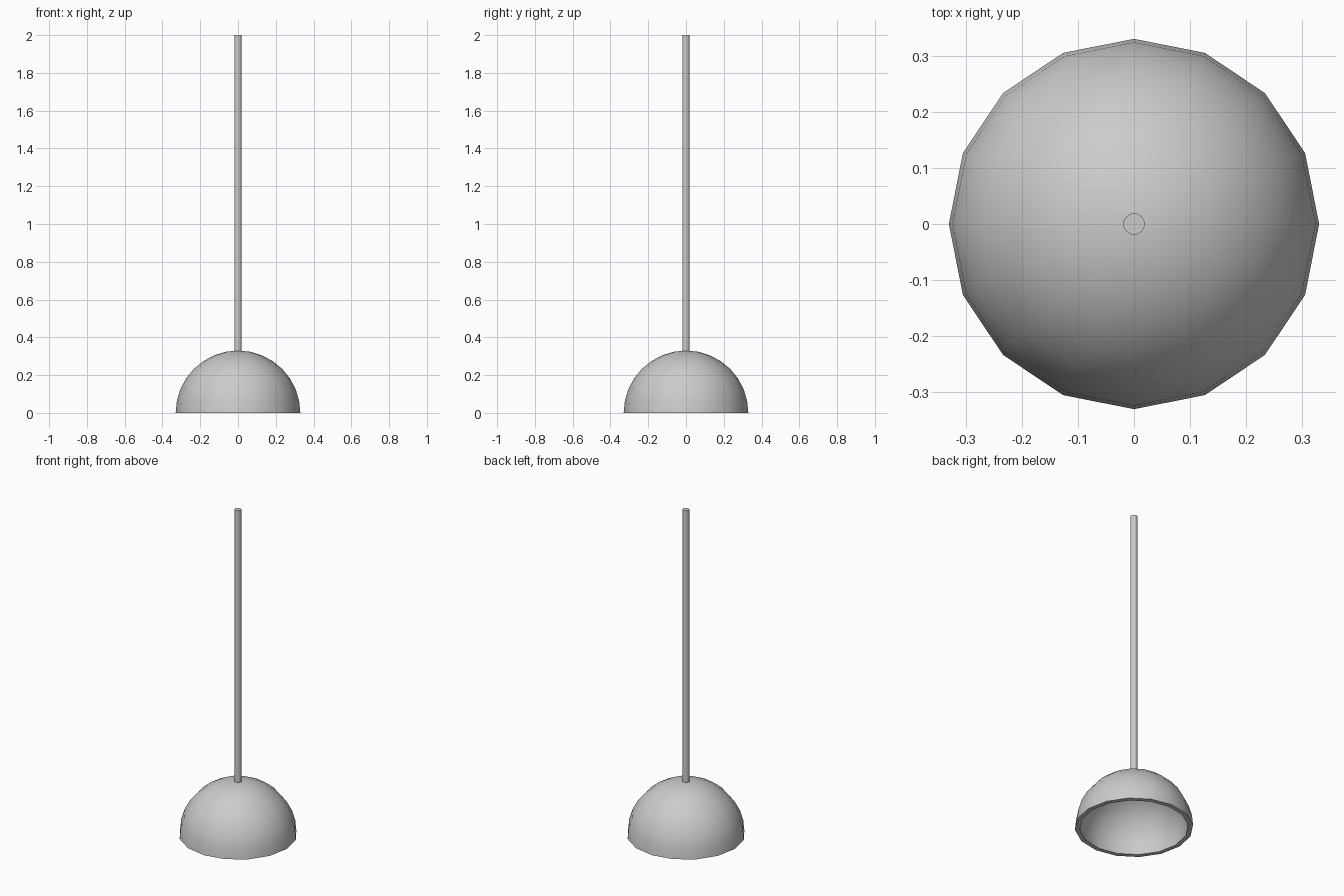
import bpy, bmesh, math

if "Cube" in bpy.data.objects:
    bpy.data.objects.remove(bpy.data.objects["Cube"])

def finish(name, bm, angle):
    mesh = bpy.data.meshes.new(name)
    bmesh.ops.recalc_face_normals(bm, faces=bm.faces)
    bm.to_mesh(mesh)
    bm.free()
    ob = bpy.data.objects.new(name, mesh)
    bpy.context.collection.objects.link(ob)
    bpy.context.view_layer.objects.active = ob
    ob.select_set(True)
    bpy.ops.object.shade_smooth_by_angle(angle=math.radians(angle))
    ob.select_set(False)
    return ob

# Hollow 16-sided dome: lathe of outer arc, flat rim and inner arc
R_OUT, R_IN, STEPS, SIDES = 0.33, 0.303, 8, 16

def arc(r):
    return [(r * math.cos(math.pi / 2 * i / STEPS), r * math.sin(math.pi / 2 * i / STEPS))
            for i in range(STEPS + 1)]

profile = arc(R_OUT)[::-1] + arc(R_IN)
bm = bmesh.new()
vs = [bm.verts.new((r, 0, z)) for r, z in profile]
es = [bm.edges.new(pair) for pair in zip(vs, vs[1:])]
bmesh.ops.spin(bm, geom=vs + es, axis=(0, 0, 1), cent=(0, 0, 0),
               angle=2 * math.pi, steps=SIDES, use_duplicate=False)
bmesh.ops.remove_doubles(bm, verts=bm.verts, dist=1e-4)
bmesh.ops.dissolve_degenerate(bm, edges=bm.edges, dist=1e-5)
finish("dome_shell", bm, 35)

# Slim suspension rod, seated in the shell
bm = bmesh.new()
bottom, top = 0.32, 2.0
bmesh.ops.create_cone(bm, cap_ends=True, segments=32, radius1=0.019, radius2=0.019, depth=top - bottom)
bmesh.ops.translate(bm, verts=bm.verts, vec=(0, 0, (top + bottom) / 2))
finish("rod", bm, 35)
